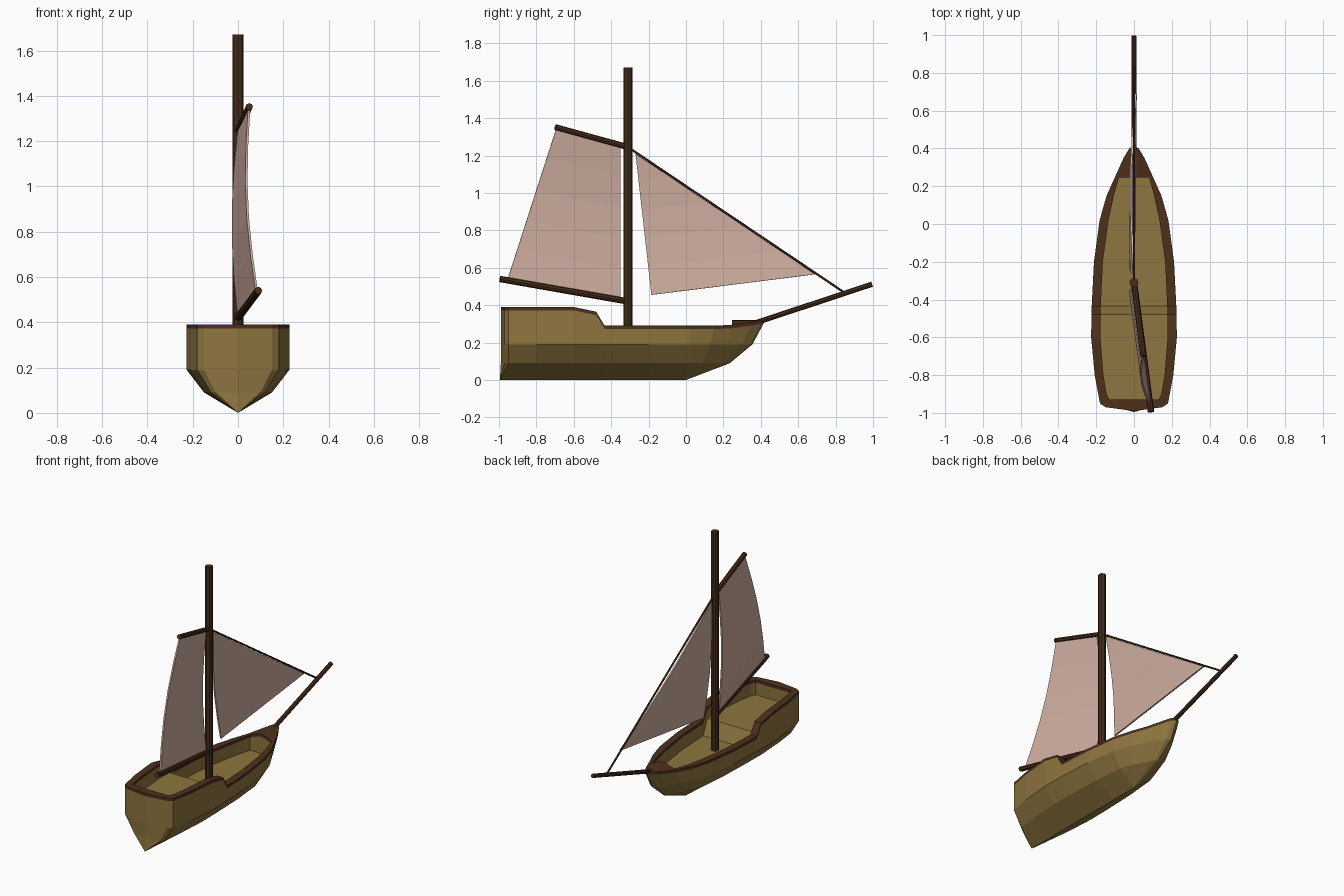
import bpy, bmesh, math
from mathutils import Vector

if "Cube" in bpy.data.objects:
    bpy.data.objects.remove(bpy.data.objects["Cube"])


def material(name, rgb):
    m = bpy.data.materials.new(name)
    m.diffuse_color = (*rgb, 1)
    m.use_nodes = True
    m.node_tree.nodes["Principled BSDF"].inputs["Base Color"].default_value = m.diffuse_color
    return m


TAN = material("planks", (0.27, 0.18, 0.05))
BROWN = material("trim", (0.075, 0.03, 0.011))
DARK = material("spar_wood", (0.06, 0.026, 0.010))
CLOTH = material("sailcloth", (0.62, 0.42, 0.35))


def add_object(name, bm, mat):
    mesh = bpy.data.meshes.new(name)
    bm.to_mesh(mesh)
    bm.free()
    mesh.materials.append(mat)
    ob = bpy.data.objects.new(name, mesh)
    bpy.context.collection.objects.link(ob)
    return ob


def loft(name, rows, mat, mirror=True):
    bm = bmesh.new()
    grid = [[bm.verts.new(p) for p in row] for row in rows]
    for a, b in zip(grid, grid[1:]):
        for j in range(len(a) - 1):
            bm.faces.new((a[j], a[j + 1], b[j + 1], b[j]))
    bmesh.ops.remove_doubles(bm, verts=bm.verts, dist=0.0005)
    ob = add_object(name, bm, mat)
    if mirror:
        ob.modifiers.new("mirror", 'MIRROR')
    return ob


def spar(name, a, b, r, sides=8, mat=DARK):
    a, b = Vector(a), Vector(b)
    bm = bmesh.new()
    bmesh.ops.create_cone(bm, cap_ends=True, segments=sides, radius1=r,
                          radius2=r, depth=(b - a).length)
    rot = (b - a).to_track_quat('Z', 'Y').to_matrix()
    for v in bm.verts:
        v.co = rot @ v.co + (a + b) / 2
    return add_object(name, bm, mat)


# Half-outline stations, stern to bow: outer x, outer y, top z, inner x, inner y, floor z
stations = [
    (0.000, -0.99, 0.39, 0.000, -0.93, 0.29),
    (0.150, -0.97, 0.39, 0.130, -0.93, 0.29),
    (0.180, -0.95, 0.39, 0.145, -0.90, 0.29),
    (0.208, -0.80, 0.39, 0.162, -0.80, 0.29),
    (0.227, -0.60, 0.39, 0.178, -0.60, 0.29),
    (0.225, -0.48, 0.365, 0.177, -0.48, 0.29),
    (0.224, -0.435, 0.29, 0.176, -0.435, 0.19),
    (0.212, -0.20, 0.29, 0.165, -0.20, 0.19),
    (0.182, 0.02, 0.29, 0.135, 0.02, 0.19),
    (0.145, 0.15, 0.29, 0.107, 0.15, 0.19),
    (0.100, 0.25, 0.295, 0.080, 0.245, 0.19),
    (0.055, 0.35, 0.308, 0.045, 0.245, 0.19),
    (0.025, 0.40, 0.318, 0.020, 0.245, 0.19),
    (0.000, 0.415, 0.32, 0.000, 0.245, 0.19),
]
LIP = 0.018


def waterline(width, z, bow_y):
    return [(x * width, y if y <= 0 else y * bow_y / 0.415, z)
            for x, y, *_ in stations]


# Hull skin: keel, bilge, chine, sheer
keel = [(0, max(-0.995, min(y, 0)) if y > -0.9 else -0.995, 0)
        for _, y, *_ in stations]
sheer_low = [(x, y, z - LIP) for x, y, z, *_ in stations]
loft("hull", [keel, waterline(0.66, 0.09, 0.235), waterline(1, 0.19, 0.355),
              sheer_low], TAN)

# Rim with bow deck
inner_low = [(ix, iy, z - LIP) for _, _, z, ix, iy, _ in stations]
loft("rim", [sheer_low,
             [(x, y, z) for x, y, z, *_ in stations],
             [(ix, iy, z) for _, _, z, ix, iy, _ in stations],
             inner_low], BROWN)

# Inside walls and floor
loft("cockpit", [inner_low,
                 [(ix, iy, f) for *_, ix, iy, f in stations],
                 [(0, iy, f) for *_, iy, f in stations]], TAN)

# Mast, spars and stay
spar("mast", (0, -0.31, 0.18), (0, -0.31, 1.67), 0.024)
spar("gaff", (0, -0.31, 1.245), (0.05, -0.70, 1.352), 0.016)
spar("boom", (0, -0.31, 0.42), (0.09, -0.995, 0.54), 0.017)
spar("bowsprit", (0, 0.36, 0.302), (0, 0.995, 0.512), 0.014)
spar("forestay", (0, -0.31, 1.245), (0, 0.84, 0.472), 0.006, 6)


# Sails: four-corner patch with a belly towards -x
def sail(name, low_a, low_b, top_a, top_b, belly, n=5):
    low_a, low_b, top_a, top_b = map(Vector, (low_a, low_b, top_a, top_b))
    rows = []
    for i in range(n + 1):
        v = i / n
        a, b = low_a.lerp(top_a, v), low_b.lerp(top_b, v)
        rows.append([a.lerp(b, j / n) - Vector((belly * math.sin(math.pi * v), 0, 0))
                     for j in range(n + 1)])
    ob = loft(name, rows, CLOTH, mirror=False)
    mod = ob.modifiers.new("thickness", 'SOLIDIFY')
    mod.thickness = 0.01
    mod.offset = 0
    return ob


sail("mainsail", (0.003, -0.35, 0.425), (0.083, -0.955, 0.535),
     (0.004, -0.35, 1.25), (0.049, -0.695, 1.34), 0.027)
sail("jib", (0.0, -0.185, 0.455), (0.01, 0.69, 0.565),
     (0.0, -0.27, 1.21), (0.0, -0.27, 1.21), 0.022)
